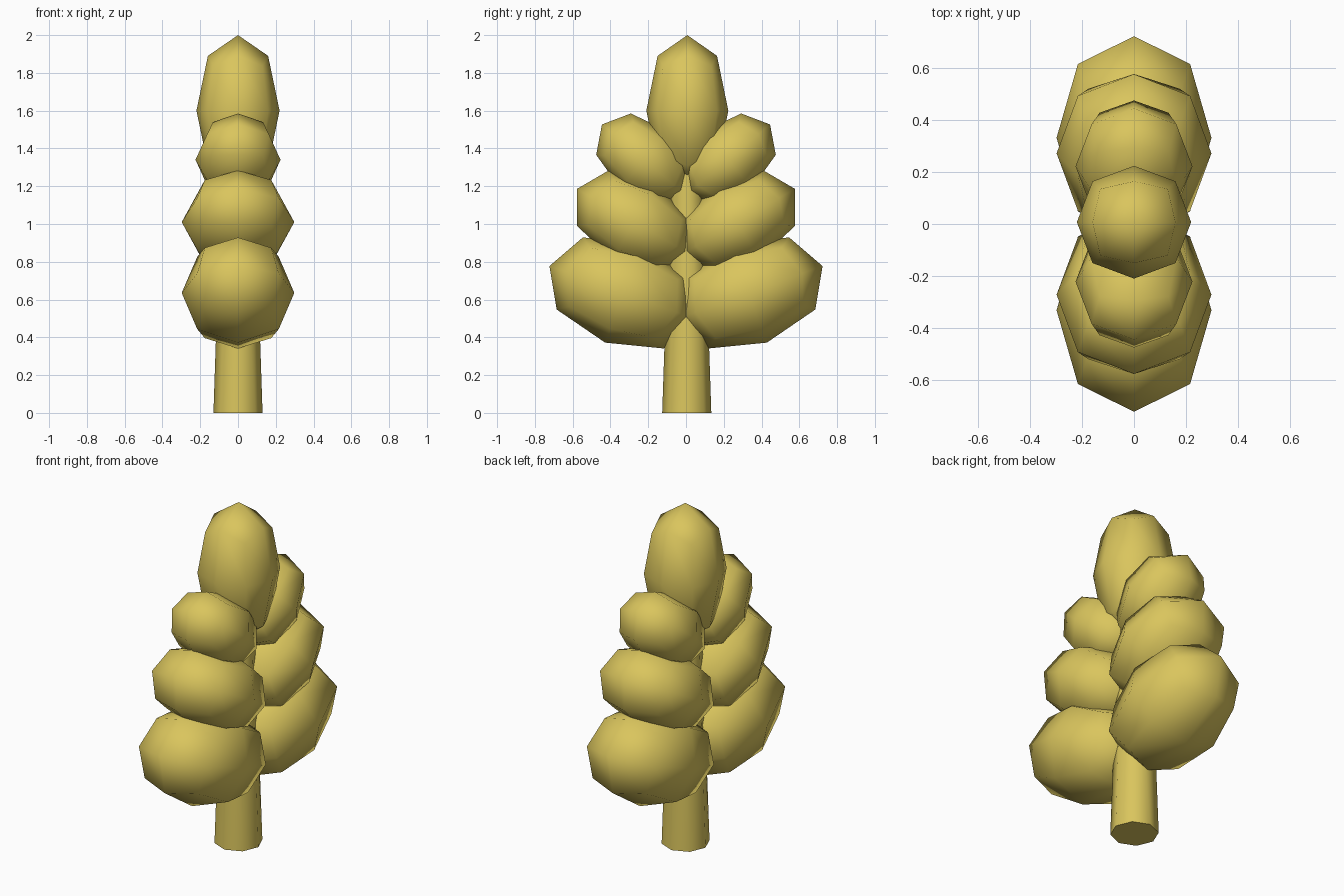
import bpy, bmesh, math
from mathutils import Matrix, Vector

if "Cube" in bpy.data.objects:
    bpy.data.objects.remove(bpy.data.objects["Cube"])

gold = bpy.data.materials.new("golden_yellow")
gold.diffuse_color = (0.70, 0.56, 0.11, 1)
gold.use_nodes = True
gold.node_tree.nodes["Principled BSDF"].inputs["Base Color"].default_value = gold.diffuse_color


def finish(bm, name):
    bmesh.ops.recalc_face_normals(bm, faces=bm.faces)
    me = bpy.data.meshes.new(name)
    bm.to_mesh(me)
    bm.free()
    me.materials.append(gold)
    ob = bpy.data.objects.new(name, me)
    bpy.context.collection.objects.link(ob)
    for o in bpy.context.selected_objects:
        o.select_set(False)
    ob.select_set(True)
    bpy.context.view_layer.objects.active = ob
    bpy.ops.object.shade_smooth_by_angle(angle=math.radians(65))
    return ob


def blob(name, centre, radii, tilt=0.0):
    """Rounded cube (each face split in four), scaled, tilted about x."""
    bm = bmesh.new()
    bmesh.ops.create_cube(bm, size=2)
    bmesh.ops.subdivide_edges(bm, edges=bm.edges[:], cuts=1, use_grid_fill=True)
    reach = {1: 1.0, 2: 0.725, 3: 0.59}   # face centre, edge middle, corner
    for v in bm.verts:
        v.co *= reach[sum(abs(c) > 0.5 for c in v.co)]
    m = (Matrix.Translation(Vector(centre))
         @ Matrix.Rotation(math.radians(tilt), 4, 'X')
         @ Matrix.Diagonal((*radii, 1)))
    bm.transform(m)
    return finish(bm, name)


# Tapered eight-sided trunk
bm = bmesh.new()
bmesh.ops.create_cone(bm, cap_ends=True, segments=8, radius1=0.13, radius2=0.085,
                      depth=1.35, matrix=Matrix.Translation((0, 0.004, 0.675)))
finish(bm, "trunk")

# Crown at the top
blob("crown", (0, 0.007, 1.6), (0.22, 0.217, 0.4))

# Three tiers of foliage, one on each side
tiers = [
    ("lower", 0.332, 0.635, (0.298, 0.416, 0.28), 20),
    ("middle", 0.272, 1.01, (0.298, 0.352, 0.233), 30),
    ("upper", 0.222, 1.34, (0.225, 0.291, 0.197), 40),
]
for name, y, z, radii, tilt in tiers:
    for side, s in (("back", 1), ("front", -1)):
        blob(f"{name}_foliage_{side}", (0, s * y, z), radii, s * tilt)
